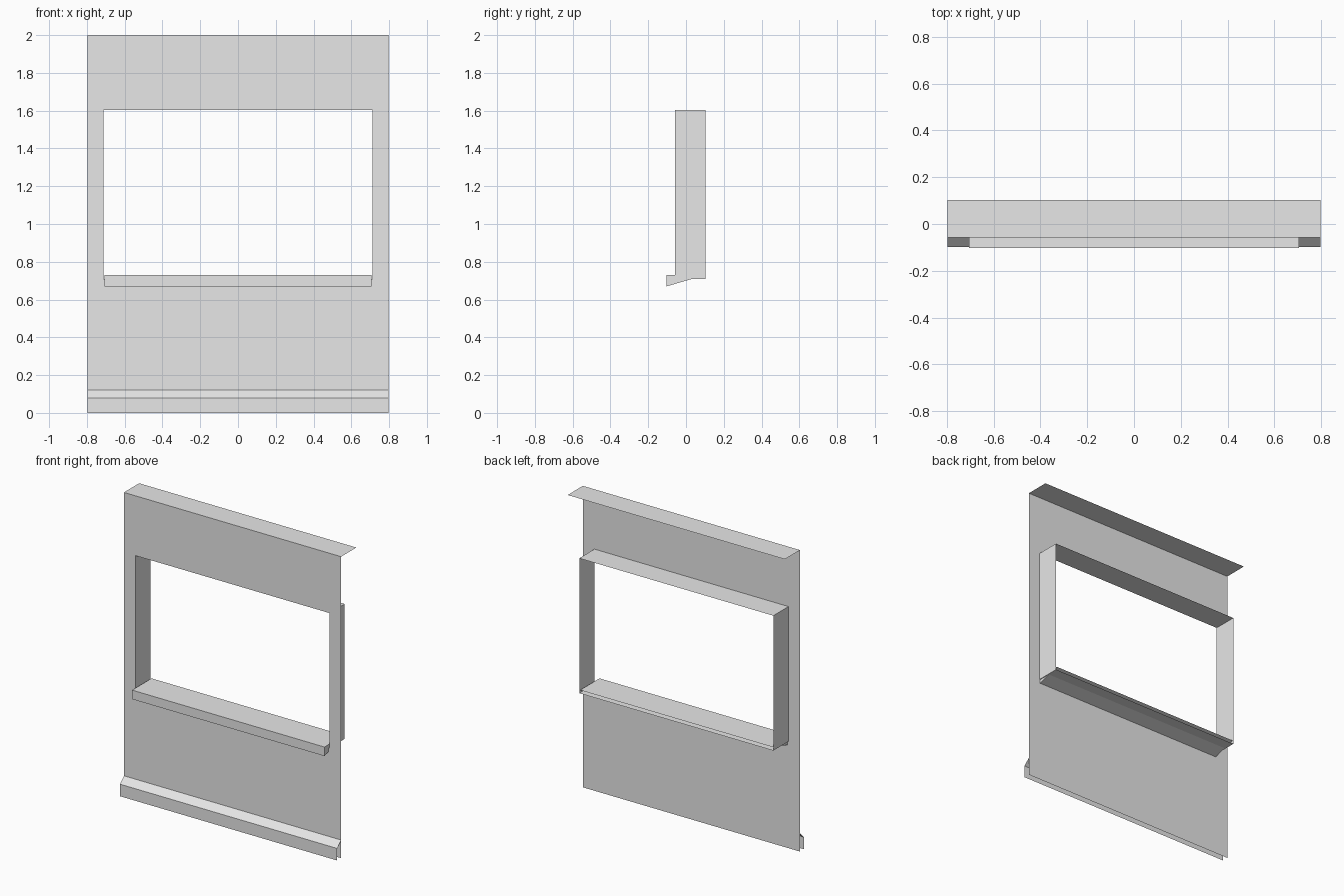
import bpy
import bmesh

if "Cube" in bpy.data.objects:
    bpy.data.objects.remove(bpy.data.objects["Cube"], do_unlink=True)

HALF_W, HEIGHT = 0.797, 2.0
FRONT, BACK, WALL_Y = -0.102, 0.102, -0.057
OPEN_X, OPEN_LOW, OPEN_TOP = 0.712, 0.708, 1.603

grey = bpy.data.materials.new("plain_grey")
grey.use_nodes = True
colour = (0.8, 0.8, 0.8, 1)
grey.diffuse_color = colour
grey.node_tree.nodes["Principled BSDF"].inputs["Base Color"].default_value = colour


def finish(name, bm):
    mesh = bpy.data.meshes.new(name)
    bm.to_mesh(mesh)
    bm.free()
    mesh.materials.append(grey)
    obj = bpy.data.objects.new(name, mesh)
    bpy.context.collection.objects.link(obj)
    return obj


def sweep(name, profile, half, closed=False):
    """Sweep a (y, z) profile along x; closed profiles get end caps."""
    bm = bmesh.new()
    left, right = [[bm.verts.new((x, y, z)) for y, z in profile] for x in (-half, half)]
    n = len(profile)
    for i in range(n if closed else n - 1):
        j = (i + 1) % n
        bm.faces.new((left[i], right[i], right[j], left[j]))
    if closed:
        bm.faces.new(left)
        bm.faces.new(right)
        bmesh.ops.recalc_face_normals(bm, faces=bm.faces)
    return finish(name, bm)


def rectangle(bm, half, low, top, y):
    corners = ((-half, low), (half, low), (half, top), (-half, top))
    return [bm.verts.new((x, y, z)) for x, z in corners]


def ring(bm, a, b):
    for i in range(4):
        j = (i + 1) % 4
        bm.faces.new((a[i], a[j], b[j], b[i]))


# Wall sheet around the window opening
bm = bmesh.new()
ring(bm, rectangle(bm, HALF_W, 0, HEIGHT, WALL_Y),
     rectangle(bm, OPEN_X, OPEN_LOW, OPEN_TOP, WALL_Y))
finish("wall_sheet", bm)

# Lining running back from the opening
bm = bmesh.new()
ring(bm, rectangle(bm, OPEN_X, OPEN_LOW, OPEN_TOP, WALL_Y),
     rectangle(bm, OPEN_X, OPEN_LOW, OPEN_TOP, BACK))
finish("window_lining", bm)

# Top ledge folded back from the wall
sweep("top_ledge", [(WALL_Y, HEIGHT), (BACK, HEIGHT)], HALF_W)

# Wedge-shaped window sill
sweep("window_sill", [(FRONT, 0.67), (FRONT, 0.73), (BACK, 0.73)], 0.706, closed=True)

# Open-ended skirting board with a sloped top
sweep("skirting_board", [(-0.098, 0), (-0.098, 0.08), (WALL_Y, 0.12)], HALF_W)
